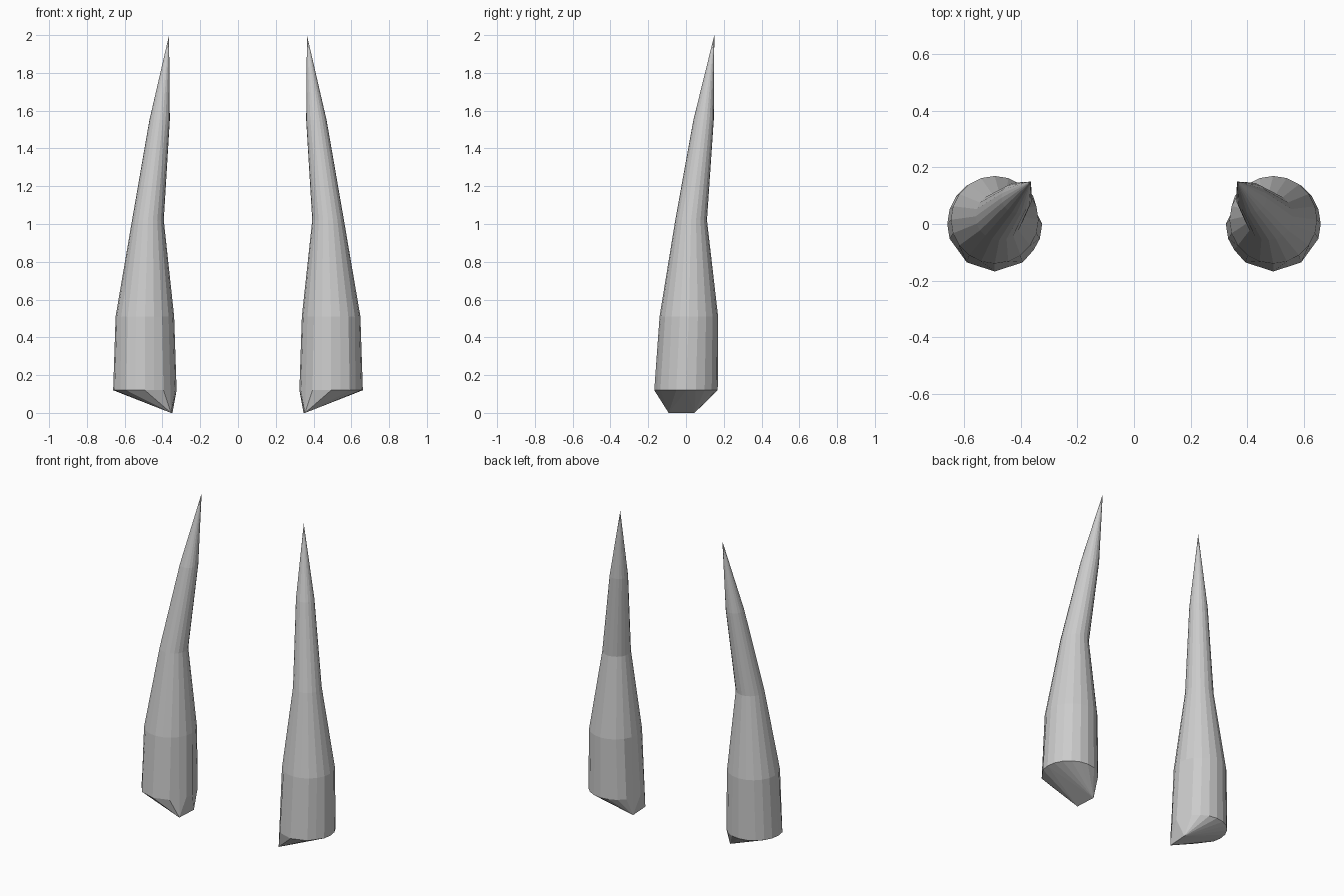
import bpy, bmesh
from math import cos, sin, radians

if "Cube" in bpy.data.objects:
    bpy.data.objects.remove(bpy.data.objects["Cube"])

SIDES = 20
# horn cross-sections: centre x, centre y, radius, height
SECTIONS = [
    (0.493, 0.0, 0.168, 0.12),
    (0.493, 0.015, 0.155, 0.51),
    (0.477, 0.027, 0.084, 1.02),
    (0.415, 0.093, 0.054, 1.55),
]
TIP = (0.365, 0.15, 2.0)
INNER_BACK, INNER_FRONT = 9, 12   # rim corners drawn down to the floor


def build_horn(name, side):
    bm = bmesh.new()
    rings = []
    for cx, cy, r, z in SECTIONS:
        rings.append([bm.verts.new((cx + r * cos(radians(18 * i)),
                                    cy + r * sin(radians(18 * i)), z))
                      for i in range(SIDES)])
    rim = rings[0]
    # coarser front half of the rim
    for i in (12, 14, 16, 18):
        rim[i].co = (rim[i - 1].co + rim[(i + 1) % SIDES].co) / 2
    # pointed lower lip on the inner side
    rim[INNER_BACK].co = (0.347, 0.045, 0)
    rim[INNER_FRONT].co = (0.355, -0.092, 0)

    # side walls
    for low, high in zip(rings, rings[1:]):
        for i in range(SIDES):
            j = (i + 1) % SIDES
            bm.faces.new((low[i], low[j], high[j], high[i]))
    # pointed tip
    tip = bm.verts.new(TIP)
    for i in range(SIDES):
        bm.faces.new((rings[-1][i], rings[-1][(i + 1) % SIDES], tip))
    # slanted underside: two fans meeting along the lower lip
    a, b = rim[INNER_BACK], rim[INNER_FRONT]
    for i in range(INNER_BACK - 1):
        bm.faces.new((rim[i + 1], rim[i], a))
    for i in range(INNER_FRONT + 1, SIDES):
        bm.faces.new((rim[(i + 1) % SIDES], rim[i], b))
    bm.faces.new((a, rim[0], b))
    bm.faces.new((a, b, rim[10]))
    bm.faces.new((rim[10], b, rim[11]))

    for v in bm.verts:
        v.co.x *= side
    bmesh.ops.recalc_face_normals(bm, faces=bm.faces)
    mesh = bpy.data.meshes.new(name)
    bm.to_mesh(mesh)
    bm.free()
    bpy.context.collection.objects.link(bpy.data.objects.new(name, mesh))


# mirrored pair of horns
build_horn("right_horn", 1)
build_horn("left_horn", -1)
